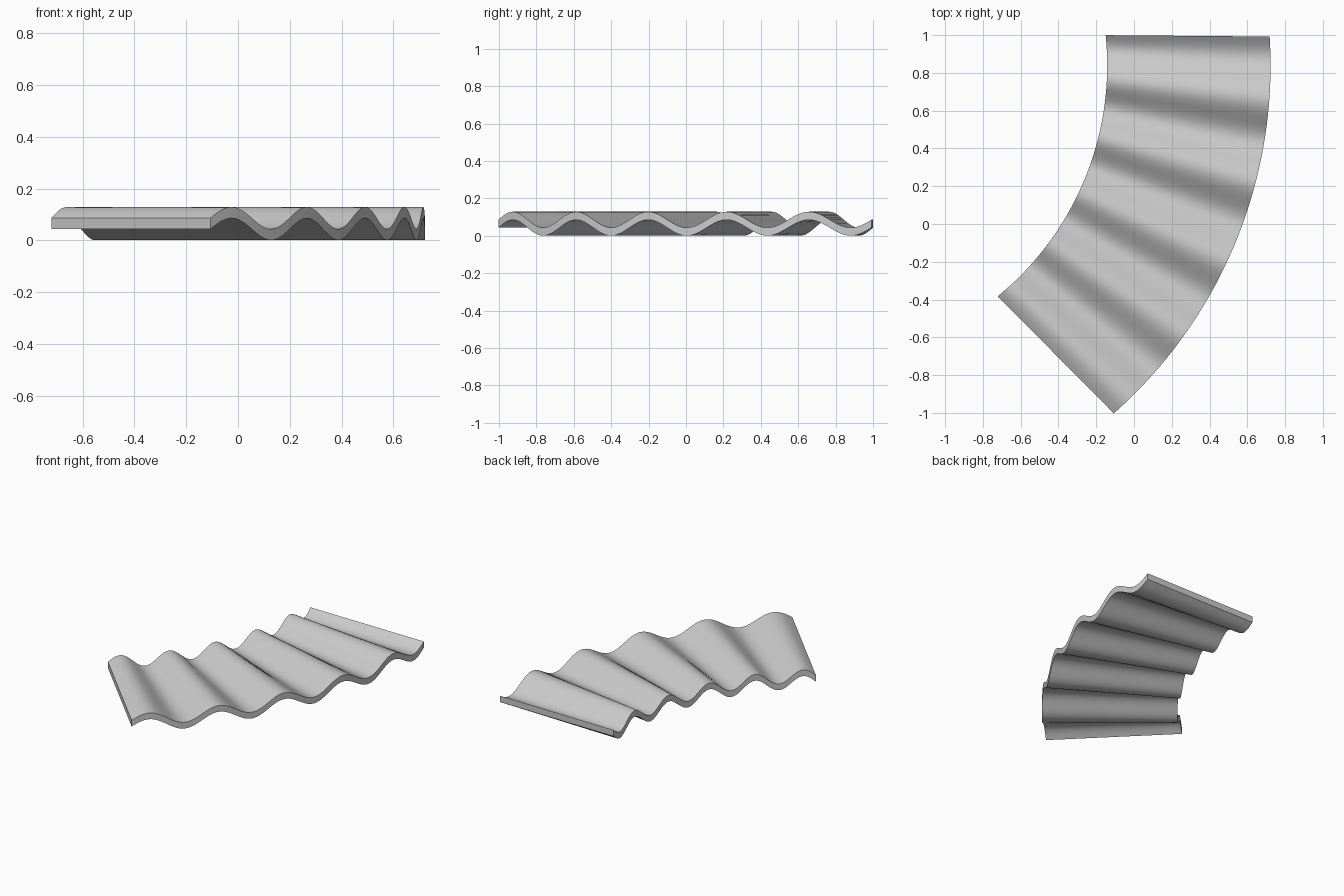
import bpy, bmesh
from math import sin, cos, pi, radians

if "Cube" in bpy.data.objects:
    bpy.data.objects.remove(bpy.data.objects["Cube"])

SEGS, WAVES = 120, 5          # steps along the bend, full corrugations
MID_Z, AMP, THICK = 0.0645, 0.0425, 0.043

# Plan edges as arcs: centre x, centre y, radius, start and end angle
INNER = (-1.722, 0.84, 1.58, -50.7, 5.8)
OUTER = (-1.737, 0.84, 2.46, -48.5, 3.55)


def arc_point(edge, t):
    cx, cy, r, a0, a1 = edge
    a = radians(a0 + (a1 - a0) * t)
    return cx + r * cos(a), cy + r * sin(a)


# Curved corrugated sheet: one rectangular section per step, joined in a tube
bm = bmesh.new()
sections = []
for i in range(SEGS + 1):
    t = i / SEGS
    z = MID_Z + AMP * sin(2 * pi * WAVES * t)
    inner, outer = arc_point(INNER, t), arc_point(OUTER, t)
    lo, hi = z - THICK / 2, z + THICK / 2
    sections.append([bm.verts.new((*p, h)) for p, h in
                     ((inner, lo), (outer, lo), (outer, hi), (inner, hi))])

for a, b in zip(sections, sections[1:]):
    for k in range(4):
        n = (k + 1) % 4
        bm.faces.new((a[k], a[n], b[n], b[k]))
bm.faces.new(sections[0])
bm.faces.new(sections[-1])
bmesh.ops.recalc_face_normals(bm, faces=bm.faces)

mesh = bpy.data.meshes.new("corrugated_sheet")
bm.to_mesh(mesh)
bm.free()
sheet = bpy.data.objects.new("corrugated_sheet", mesh)
bpy.context.collection.objects.link(sheet)

# Smooth waves with crisp borders
bpy.context.view_layer.objects.active = sheet
sheet.select_set(True)
bpy.ops.object.shade_smooth_by_angle(angle=radians(35))
